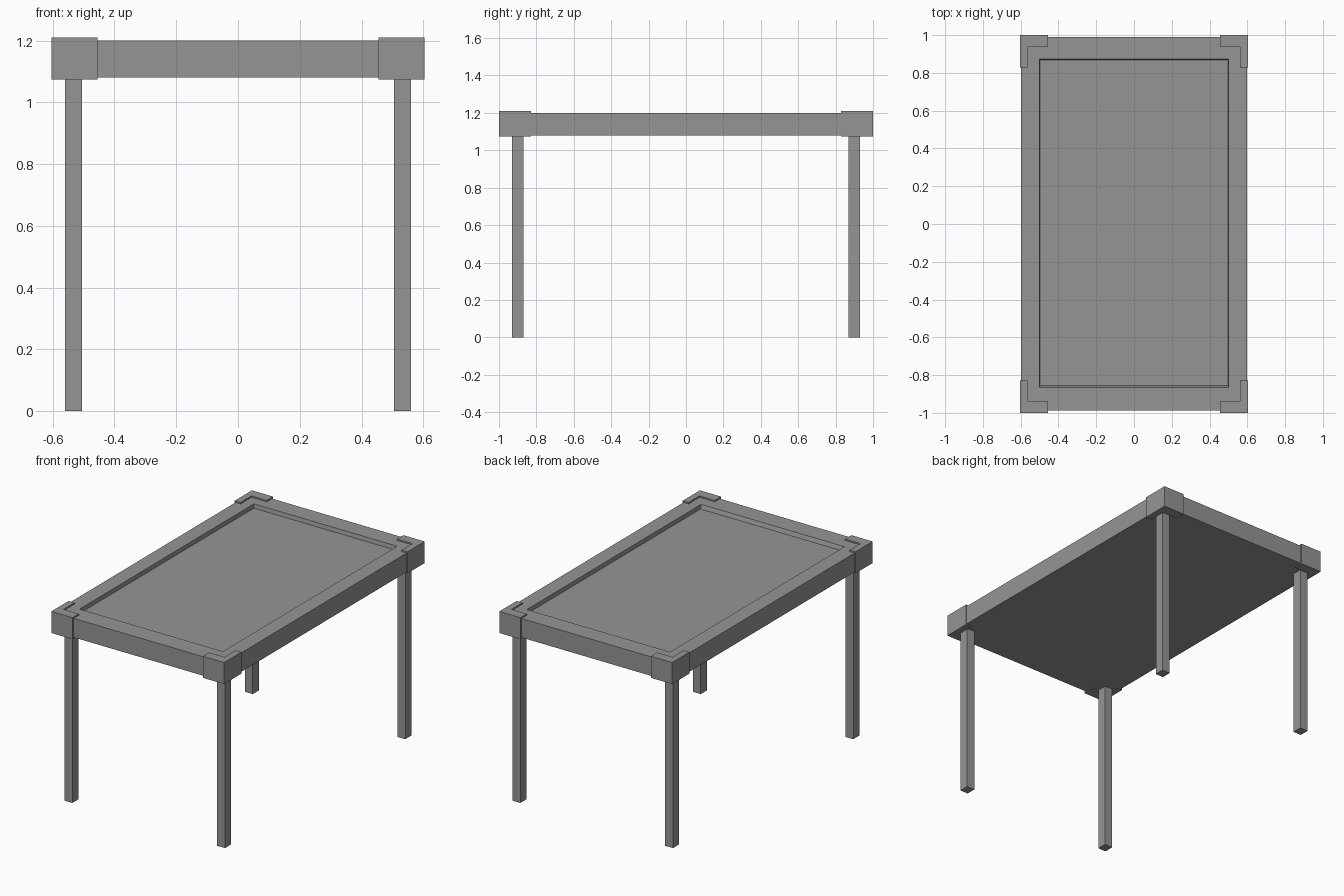
import bpy
import bmesh

cube = bpy.data.objects.get("Cube")
if cube:
    bpy.data.objects.remove(cube, do_unlink=True)

grey = bpy.data.materials.new("mid_grey")
grey.use_nodes = True
colour = (0.3, 0.3, 0.3, 1)
grey.diffuse_color = colour
grey.node_tree.nodes["Principled BSDF"].inputs["Base Color"].default_value = colour


def finish(bm, name):
    bmesh.ops.recalc_face_normals(bm, faces=bm.faces)
    mesh = bpy.data.meshes.new(name)
    bm.to_mesh(mesh)
    bm.free()
    mesh.materials.append(grey)
    obj = bpy.data.objects.new(name, mesh)
    bpy.context.collection.objects.link(obj)
    return obj


def prism(bm, outline, z0, z1):
    """Extrude a closed outline from z0 up to z1; return the top face."""
    base = bm.faces.new([bm.verts.new((x, y, z0)) for x, y in outline])
    out = bmesh.ops.extrude_face_region(bm, geom=[base], use_keep_orig=True)
    for v in out["geom"]:
        if isinstance(v, bmesh.types.BMVert):
            v.co.z = z1
    return next(f for f in out["geom"] if isinstance(f, bmesh.types.BMFace))


def rect(x0, x1, y0, y1):
    return [(x0, y0), (x1, y0), (x1, y1), (x0, y1)]


# Table top with a shallow recessed panel
bm = bmesh.new()
top = prism(bm, rect(-0.597, 0.597, -0.988, 0.99), 1.08, 1.2)
bmesh.ops.recalc_face_normals(bm, faces=bm.faces)


def inset_to(face, x, y0, y1, z):
    """Inset a face and fit its border to a rectangle at height z."""
    bmesh.ops.inset_individual(bm, faces=[face], thickness=0.005)
    for v in face.verts:
        v.co = (x if v.co.x > 0 else -x, y1 if v.co.y > 0 else y0, z)


inset_to(top, 0.5, -0.865, 0.873, 1.2)
inset_to(top, 0.497, -0.855, 0.868, 1.175)
finish(bm, "table_top")

# Legs and L-shaped corner brackets, one of each per corner
for sx, side in ((-1, "right"), (1, "left")):
    for sy, end in ((-1, "front"), (1, "back")):
        bm = bmesh.new()
        prism(bm, [(sx * x, sy * y) for x, y in rect(0.505, 0.56, 0.868, 0.93)], 0, 1.09)
        finish(bm, f"{end}_{side}_leg")

        bm = bmesh.new()
        ell = [(0.603, 1.0), (0.455, 1.0), (0.455, 0.937),
               (0.562, 0.937), (0.562, 0.828), (0.603, 0.828)]
        prism(bm, [(sx * x, sy * y) for x, y in ell], 1.073, 1.209)
        finish(bm, f"{end}_{side}_corner_bracket")
